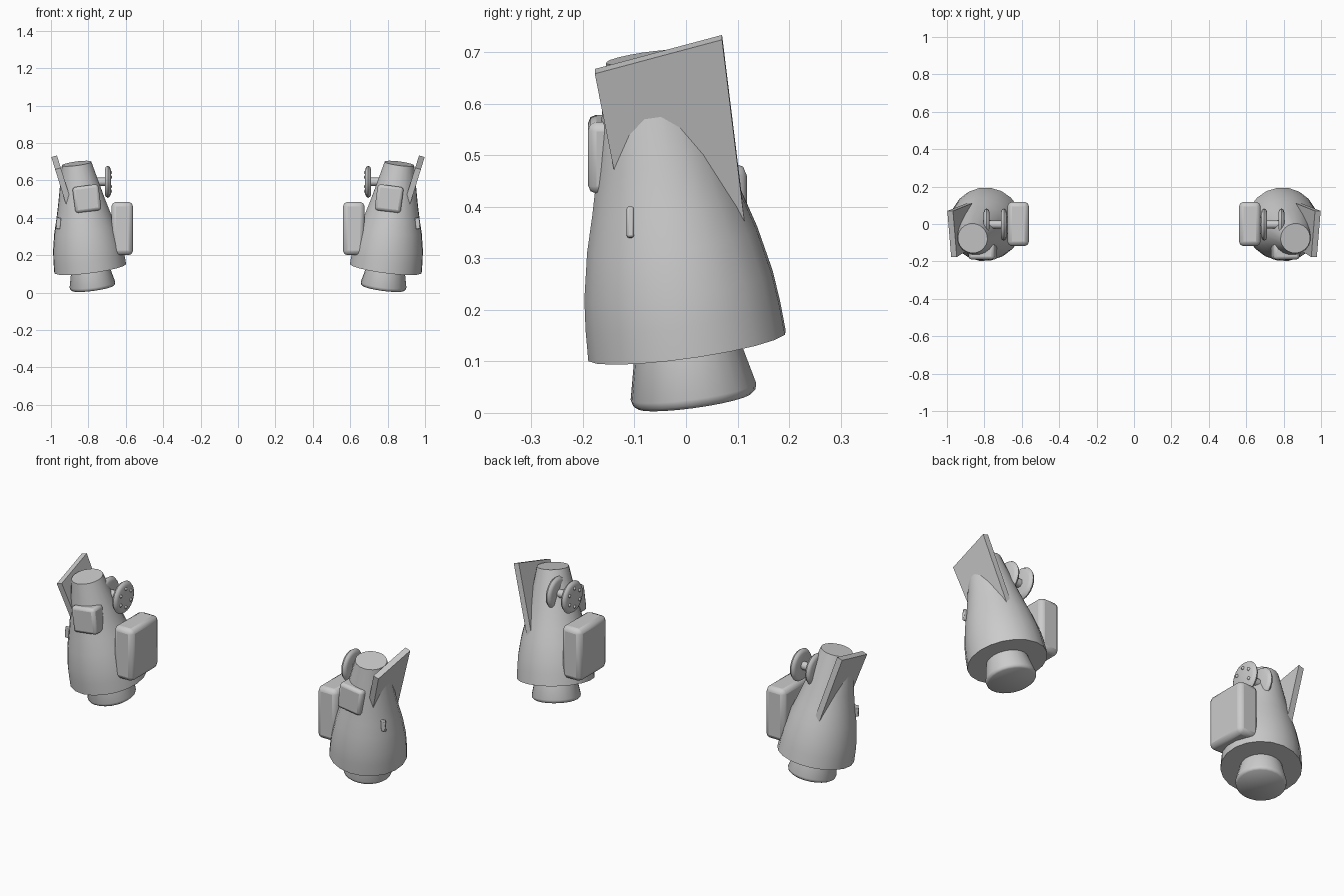
import bpy, bmesh, math
from mathutils import Vector, Matrix

cube = bpy.data.objects.get("Cube")
if cube:
    bpy.data.objects.remove(cube, do_unlink=True)

grey = bpy.data.materials.new("plain_grey")
grey.use_nodes = True
COLOUR = (0.6, 0.6, 0.6, 1)
grey.diffuse_color = COLOUR
grey.node_tree.nodes["Principled BSDF"].inputs["Base Color"].default_value = COLOUR

# Leaning frame shared by the sleeve and wrist: origin at the cuff centre
AXIS = Vector((0.13, -0.14, 1)).normalized()
LEAN = Matrix.Translation((0.79, 0.002, 0.13)) @ AXIS.to_track_quat('Z', 'Y').to_matrix().to_4x4()


def finish(name, bm, bevel=0, segments=2, angle=35):
    """Turn a bmesh into an object mirrored to both arms."""
    bmesh.ops.recalc_face_normals(bm, faces=bm.faces)
    mesh = bpy.data.meshes.new(name)
    bm.to_mesh(mesh)
    bm.free()
    mesh.materials.append(grey)
    obj = bpy.data.objects.new(name, mesh)
    bpy.context.collection.objects.link(obj)
    bpy.ops.object.select_all(action='DESELECT')
    obj.select_set(True)
    bpy.context.view_layer.objects.active = obj
    bpy.ops.object.shade_smooth_by_angle(angle=math.radians(angle))
    if bevel:
        mod = obj.modifiers.new("bevel", 'BEVEL')
        mod.width, mod.segments = bevel, segments
    mirror = obj.modifiers.new("mirror", 'MIRROR')
    mirror.use_axis = (True, False, False)
    mirror.use_mirror_merge = False
    return obj


def lathe(bm, profile, matrix, sides):
    """Closed solid of revolution from (radius, height) pairs."""
    rings = []
    for r, h in profile:
        rings.append([bm.verts.new(matrix @ Vector((r * math.cos(a), r * math.sin(a), h)))
                      for a in (2 * math.pi * i / sides for i in range(sides))])
    for low, high in zip(rings, rings[1:]):
        for i in range(sides):
            j = (i + 1) % sides
            bm.faces.new((low[i], low[j], high[j], high[i]))
    bm.faces.new(rings[0][::-1])
    bm.faces.new(rings[-1])


def box(name, centre, size, rotation, bevel, segments=2):
    bm = bmesh.new()
    matrix = Matrix.Translation(centre) @ rotation @ Matrix.Diagonal((*size, 1))
    bmesh.ops.create_cube(bm, size=1, matrix=matrix)
    return finish(name, bm, bevel, segments)


# Tapered sleeve
bm = bmesh.new()
lathe(bm, [(0.195, 0), (0.192, 0.06), (0.186, 0.12), (0.168, 0.21),
           (0.148, 0.28), (0.125, 0.37), (0.08, 0.57)], LEAN, 20)
finish("sleeve", bm)

# Flared wrist below the cuff, with a softened lower rim
bm = bmesh.new()
lathe(bm, [(0.112, -0.108), (0.12, -0.102), (0.123, -0.09), (0.098, 0.02)], LEAN, 24)
finish("wrist", bm, angle=50)

# Inner pack and front pad
box("inner_pack", (0.619, 0, 0.342), (0.115, 0.236, 0.285), Matrix.Identity(4), 0.024)
box("front_pad", (0.808, -0.145, 0.502), (0.14, 0.09, 0.14),
    Matrix.Rotation(math.radians(7.5), 4, 'Y'), 0.016)

# Small tab on the outer side
box("side_tab", (0.96, -0.108, 0.37), (0.025, 0.014, 0.06),
    Matrix.Rotation(math.radians(-4), 4, 'Y'), 0.004)

# Outward leaning fin: slanted four-sided plate
bm = bmesh.new()
outer = [Vector((0.998 + 0.31 * (z - 0.724), y, z))
         for y, z in ((-0.177, 0.658), (0.07, 0.724), (0.116, 0.35), (-0.14, 0.472))]
outer_verts = [bm.verts.new(p) for p in outer]
inner_verts = [bm.verts.new(p + Vector((-0.03, 0, 0.0093))) for p in outer]
bm.faces.new(outer_verts)
bm.faces.new(inner_verts[::-1])
for i in range(4):
    j = (i + 1) % 4
    bm.faces.new((outer_verts[i], inner_verts[i], inner_verts[j], outer_verts[j]))
finish("fin", bm)

# Pair of rounded discs on a short axle
TO_INSIDE = Matrix.Rotation(math.radians(-90), 4, 'Y')
DISC = [(0.066, -0.016), (0.079, -0.011), (0.086, 0), (0.079, 0.011), (0.066, 0.016)]
for name, x in (("outer_disc", 0.696), ("inner_disc", 0.788)):
    bm = bmesh.new()
    lathe(bm, DISC, Matrix.Translation((x, -0.003, 0.592)) @ TO_INSIDE, 24)
    finish(name, bm, angle=50)
bm = bmesh.new()
lathe(bm, [(0.022, -0.05), (0.022, 0.05)],
      Matrix.Translation((0.742, -0.003, 0.592)) @ TO_INSIDE, 12)
finish("disc_axle", bm)

# Ring of knobs on the disc face
bm = bmesh.new()
for i in range(6):
    a = math.radians(60 * i + 30)
    spot = Matrix.Translation((0.681, -0.003 + 0.05 * math.cos(a), 0.592 + 0.05 * math.sin(a)))
    bmesh.ops.create_uvsphere(bm, u_segments=10, v_segments=6, radius=0.009, matrix=spot)
finish("disc_knobs", bm, angle=60)
